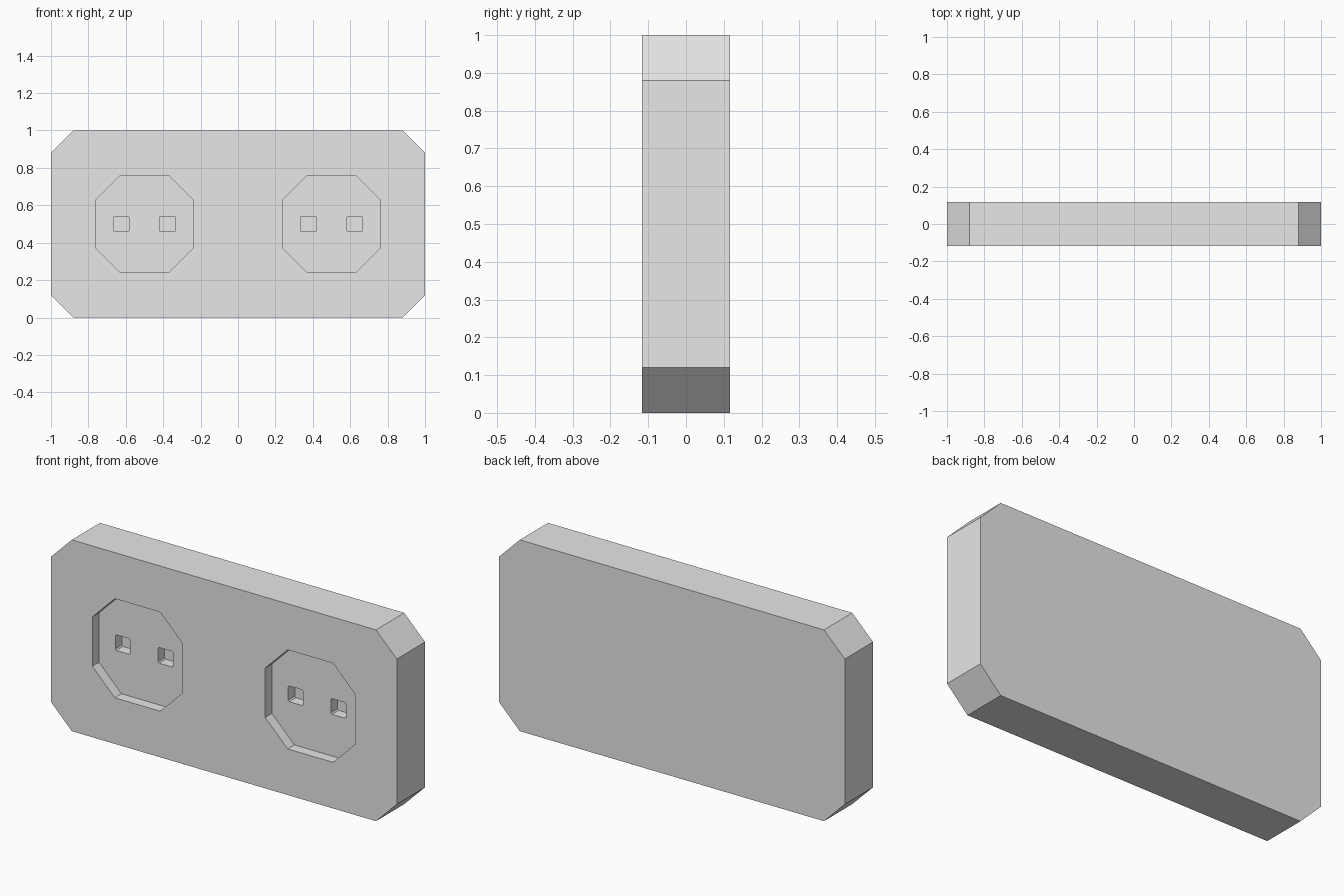
import bpy
import bmesh

cube = bpy.data.objects.get("Cube")
if cube:
    bpy.data.objects.remove(cube)

WIDTH, HEIGHT, DEPTH = 2.0, 1.0, 0.233
FRONT = -DEPTH / 2
MID = HEIGHT / 2
RECESS = 0.055

grey = bpy.data.materials.new("light grey")
grey.use_nodes = True
colour = (0.8, 0.8, 0.8, 1)
grey.diffuse_color = colour
grey.node_tree.nodes["Principled BSDF"].inputs["Base Color"].default_value = colour


def chamfered_prism(name, x, half_w, half_h, cut, y_front, y_back):
    """Rectangle with cut corners in the xz plane, extruded along y."""
    a, b = half_w - cut, half_h - cut
    outline = [(a, -half_h), (half_w, -b), (half_w, b), (a, half_h),
               (-a, half_h), (-half_w, b), (-half_w, -b), (-a, -half_h)]
    bm = bmesh.new()
    face = bm.faces.new([bm.verts.new((x + u, y_front, MID + v)) for u, v in outline])
    side = bmesh.ops.extrude_face_region(bm, geom=[face])
    verts = [g for g in side["geom"] if isinstance(g, bmesh.types.BMVert)]
    bmesh.ops.translate(bm, vec=(0, y_back - y_front, 0), verts=verts)
    bmesh.ops.recalc_face_normals(bm, faces=bm.faces)
    mesh = bpy.data.meshes.new(name)
    bm.to_mesh(mesh)
    bm.free()
    mesh.materials.append(grey)
    obj = bpy.data.objects.new(name, mesh)
    bpy.context.collection.objects.link(obj)
    return obj


# Wall plate body with cut corners
plate = chamfered_prism("socket_plate", 0, WIDTH / 2, HEIGHT / 2, 0.12, FRONT, -FRONT)

# Two octagonal recesses, each with a pair of square pin holes
cutters = []
for side in (-1, 1):
    cx = side * 0.5
    cutters.append(chamfered_prism("recess_cutter", cx, 0.261, 0.259, 0.13,
                                   FRONT - 0.1, FRONT + RECESS))
    for pin in (-1, 1):
        cutters.append(chamfered_prism("pin_hole_cutter", cx + pin * 0.1235,
                                       0.043, 0.041, 0.006,
                                       FRONT - 0.05, FRONT + 2 * RECESS))

for cutter in cutters:
    cutter.hide_render = True
    mod = plate.modifiers.new("cut", "BOOLEAN")
    mod.operation = "DIFFERENCE"
    mod.solver = "EXACT"
    mod.object = cutter

# Bake the cuts and drop the cutters
graph = bpy.context.evaluated_depsgraph_get()
baked = bpy.data.meshes.new_from_object(plate.evaluated_get(graph))
plate.modifiers.clear()
plate.data = baked
baked.name = "socket_plate"
for cutter in cutters:
    bpy.data.objects.remove(cutter)
